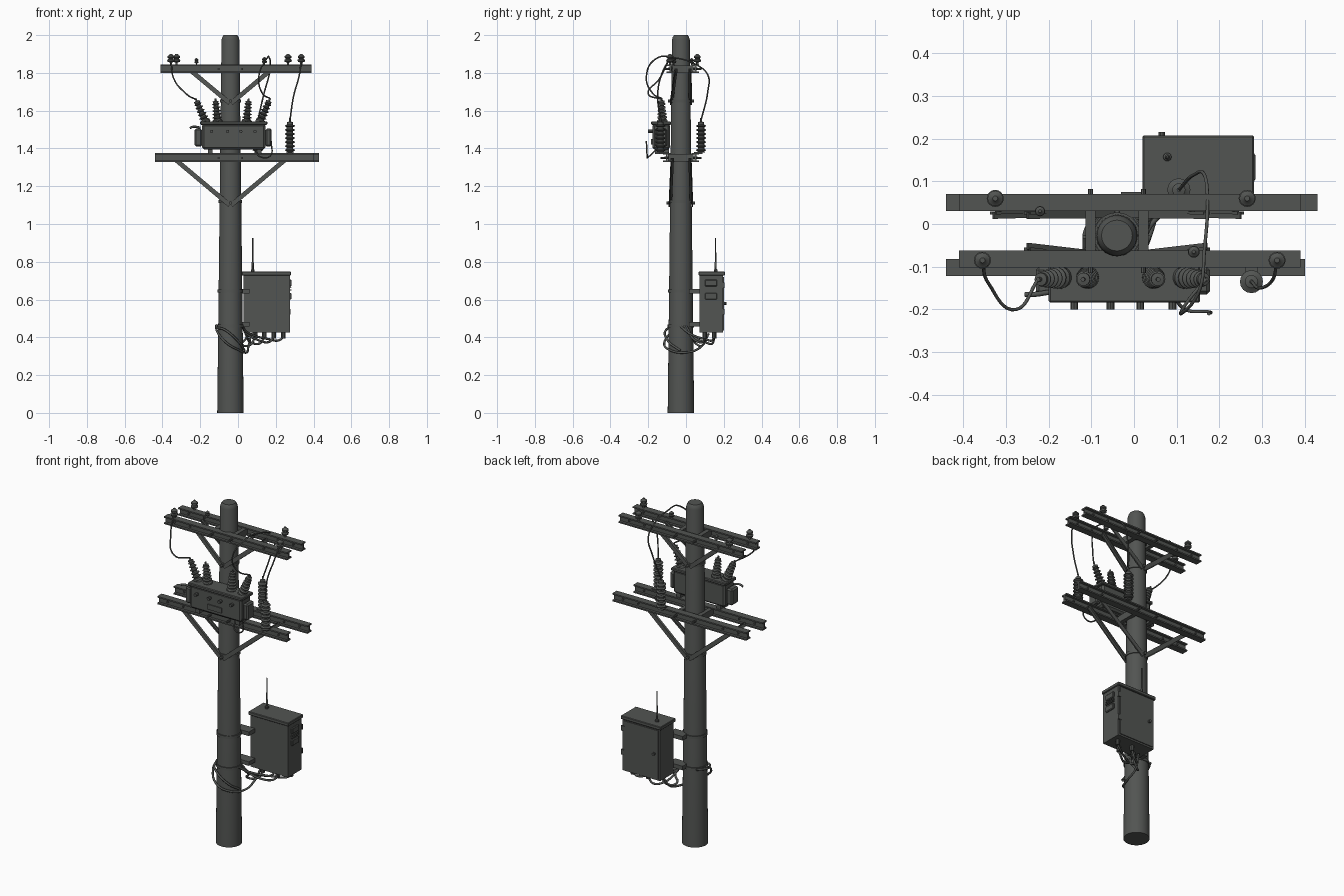
import bpy, bmesh, math
from mathutils import Vector

cube = bpy.data.objects.get("Cube")
if cube:
    bpy.data.objects.remove(cube, do_unlink=True)

mat = bpy.data.materials.new("weathered_grey")
mat.use_nodes = True
GREY = (0.085, 0.09, 0.085, 1)
mat.diffuse_color = GREY
mat.node_tree.nodes["Principled BSDF"].inputs["Base Color"].default_value = GREY
PX, PY = -0.04, -0.027  # pole axis


def finish(name, bm, smooth=False):
    bmesh.ops.recalc_face_normals(bm, faces=bm.faces)
    me = bpy.data.meshes.new(name)
    bm.to_mesh(me)
    bm.free()
    me.materials.append(mat)
    ob = bpy.data.objects.new(name, me)
    bpy.context.collection.objects.link(ob)
    if smooth:
        bpy.ops.object.select_all(action='DESELECT')
        ob.select_set(True)
        bpy.context.view_layer.objects.active = ob
        bpy.ops.object.shade_smooth_by_angle(angle=math.radians(35))
    return ob


def box(name, lo, hi, bevel=0):
    bm = bmesh.new()
    bmesh.ops.create_cube(bm, size=1)
    for v in bm.verts:
        v.co = [(a + b) / 2 + c * (b - a) for a, b, c in zip(lo, hi, v.co)]
    if bevel:
        bmesh.ops.bevel(bm, geom=bm.edges[:], offset=bevel, segments=1, affect='EDGES')
    return finish(name, bm)


def lathe(name, base, tip, profile, sides=16):
    """Revolve (radius, distance) pairs about the line from base towards tip."""
    base = Vector(base)
    q = (Vector(tip) - base).to_track_quat('Z', 'Y')
    bm = bmesh.new()
    rings = []
    for r, h in profile:
        angles = [math.tau * i / sides for i in range(sides)]
        rings.append([bm.verts.new(base + q @ Vector((r * math.cos(a), r * math.sin(a), h)))
                      for a in angles])
    for a, b in zip(rings, rings[1:]):
        for i in range(sides):
            j = (i + 1) % sides
            bm.faces.new((a[i], a[j], b[j], b[i]))
    bm.faces.new(rings[0][::-1])
    bm.faces.new(rings[-1])
    return finish(name, bm, True)


def rod(name, a, b, r, sides=10):
    return lathe(name, a, b, [(r, 0), (r, (Vector(b) - Vector(a)).length)], sides)


def bar(name, a, b, width, depth):
    """Flat strap between two points, with its depth along y."""
    a, b = Vector(a), Vector(b)
    side = (b - a).cross(Vector((0, 1, 0))).normalized() * width / 2
    d = Vector((0, depth / 2, 0))
    bm = bmesh.new()
    ends = [[bm.verts.new(p + s * side + t * d) for s, t in ((-1, -1), (1, -1), (1, 1), (-1, 1))]
            for p in (a, b)]
    for i in range(4):
        j = (i + 1) % 4
        bm.faces.new((ends[0][i], ends[0][j], ends[1][j], ends[1][i]))
    bm.faces.new(ends[0])
    bm.faces.new(ends[1])
    return finish(name, bm)


def cable(name, points, r=0.004):
    cu = bpy.data.curves.new(name, 'CURVE')
    cu.dimensions = '3D'
    cu.bevel_depth = r
    cu.bevel_resolution = 2
    cu.resolution_u = 8
    cu.use_fill_caps = True
    sp = cu.splines.new('BEZIER')
    sp.bezier_points.add(len(points) - 1)
    for bp, p in zip(sp.bezier_points, points):
        bp.co = p
        bp.handle_left_type = bp.handle_right_type = 'AUTO'
    cu.materials.append(mat)
    bpy.context.collection.objects.link(bpy.data.objects.new(name, cu))


def shed_stack(name, base, tip, count, r_core, r_shed, taper=0.0):
    """Ribbed insulator with a metal stud at its tip."""
    length = (Vector(tip) - Vector(base)).length
    body = length * 0.82
    prof = [(r_core * 1.3, 0)]
    for i in range(count):
        k = 1 - taper * i / count
        h, step = body * (i + 0.3) / count, body / count
        prof += [(r_core * k, h), (r_shed * k, h + step * 0.25),
                 (r_shed * k, h + step * 0.4), (r_core * k, h + step * 0.62)]
    prof += [(r_core * 0.9, body), (r_core * 0.9, body * 1.08), (0.005, body * 1.1), (0.005, length)]
    return lathe(name, base, tip, prof)


def pole_radius(z):
    return 0.07 - 0.0115 * z


def band(name, z, height=0.016):
    r = pole_radius(z) + 0.005
    lathe(name, (PX, PY, z - height / 2), (PX, PY, z + 1), [(r, 0), (r, height)], 32)


# Tapered pole with softened top
lathe("pole", (PX, PY, 0), (PX, PY, 2),
      [(0.07, 0), (pole_radius(1.975), 1.975), (0.043, 1.99), (0.036, 2.0)], 32)
for z in (0.46, 0.645, 1.12, 1.35, 1.65, 1.82):
    band("pole_band", z)


def crossarm(level, side, x0, x1, y, z0, z1):
    name = f"{level}_{side}_crossarm"
    box(name + "_web", (x0, y - 0.005, z0), (x1, y + 0.005, z1))
    for z in (z0, z1 - 0.008):
        box(name + "_flange", (x0, y - 0.02, z), (x1, y + 0.02, z + 0.008))
    for x in (x0 + 0.06, x0 + 0.16, x1 - 0.16, x1 - 0.06):
        rod(name + "_bolt", (x, y - 0.012, (z0 + z1) / 2), (x, y + 0.012, (z0 + z1) / 2), 0.006, 6)


# Crossarms, V braces and through bolts
arms = [("upper", "front", -0.41, 0.39, -0.082, 1.80, 1.845, 0.21, 1.64),
        ("upper", "back", -0.41, 0.39, 0.05, 1.80, 1.845, 0.21, 1.64),
        ("lower", "front", -0.44, 0.40, -0.102, 1.328, 1.375, 0.29, 1.10),
        ("lower", "back", -0.44, 0.43, 0.05, 1.328, 1.375, 0.29, 1.10)]
for level, side, x0, x1, y, z0, z1, spread, zb in arms:
    crossarm(level, side, x0, x1, y, z0, z1)
    s = -1 if side == "front" else 1
    foot_y = PY + s * (pole_radius(zb) + 0.004)
    top_y = y - s * 0.024
    for d in (-1, 1):
        bar(f"{level}_{side}_brace", (PX + d * 0.004, foot_y, zb),
            (PX + d * spread, top_y, z0 + 0.012), 0.024, 0.007)
        bar(f"{level}_{side}_brace_lip", (PX + d * 0.004, foot_y - s * 0.006, zb + 0.009),
            (PX + d * spread, top_y - s * 0.006, z0 + 0.02), 0.006, 0.016)
    rod("brace_bolt", (PX, foot_y - s * 0.02, zb + 0.012), (PX, foot_y + s * 0.014, zb + 0.012), 0.009, 6)
for z, y0 in ((1.82, -0.115), (1.35, -0.135)):
    for dx in (-0.062, 0.062):
        rod("through_bolt", (PX + dx, y0, z), (PX + dx, 0.082, z), 0.006, 8)
        box("arm_spacer", (PX + dx - 0.012, y0 + 0.04, z - 0.02), (PX + dx + 0.012, 0.04, z + 0.02))

# Pin insulators on the upper arms
PIN = [(0.006, 0), (0.006, 0.012), (0.018, 0.016), (0.02, 0.026), (0.013, 0.03),
       (0.013, 0.034), (0.018, 0.038), (0.018, 0.046), (0.01, 0.051), (0.006, 0.058)]
for x, y, k in ((-0.355, -0.085, 1), (0.335, -0.085, 1), (-0.325, 0.06, 1), (0.265, 0.06, 1),
                (-0.22, 0.03, 0.6), (0.14, -0.065, 0.7)):
    lathe("pin_insulator", (x, y, 1.843), (x, y, 2), [(r * k, h * k) for r, h in PIN])

# Switch tank with lid, end caps and front fittings
box("switch_tank", (-0.19, -0.178, 1.395), (0.145, -0.085, 1.53), 0.01)
box("switch_tank_lid", (-0.2, -0.184, 1.525), (0.155, -0.079, 1.543), 0.004)
for x0, x1 in ((-0.23, -0.19), (0.145, 0.178)):
    box("tank_end_cap", (x0, -0.165, 1.41), (x1, -0.1, 1.505), 0.008)
for x in (-0.16, 0.1):
    box("tank_foot", (x, -0.165, 1.37), (x + 0.025, -0.09, 1.4))
for x in (-0.14, -0.055, 0.015, 0.09):
    rod("tank_lug", (x, -0.17, 1.49), (x, -0.2, 1.49), 0.009, 8)
box("tank_nameplate", (-0.07, -0.184, 1.42), (0.02, -0.176, 1.45))
cable("tank_lever", [(-0.2, -0.16, 1.51), (-0.235, -0.165, 1.515), (-0.255, -0.165, 1.508)], 0.006)
cable("tank_ground_lead", [(0.09, -0.15, 1.4), (0.12, -0.2, 1.355), (0.17, -0.205, 1.36),
                           (0.175, -0.21, 1.44)], 0.004)

# Tank bushings
for x, dx in ((-0.17, -0.055), (-0.108, -0.012), (0.045, 0.012), (0.115, 0.055)):
    base, tip = (x, -0.125, 1.535), (x + dx, -0.13, 1.665)
    lathe("bushing_collar", base, tip, [(0.026, 0), (0.026, 0.014), (0.02, 0.02)])
    shed_stack("bushing", base, tip, 6, 0.017, 0.027, 0.35)

# Surge arresters on the lower arms
for x, y in ((0.275, -0.135), (0.105, 0.08)):
    box("arrester_bracket", (x - 0.014, min(y, 0.05) - 0.008, 1.37), (x + 0.014, max(y, -0.1) + 0.008, 1.38))
    shed_stack("surge_arrester", (x, y, 1.378), (x, y, 1.56), 7, 0.017, 0.027)

# Jumper wires
cable("left_jumper", [(-0.355, -0.085, 1.88), (-0.34, -0.14, 1.77), (-0.275, -0.2, 1.69),
                      (-0.225, -0.13, 1.66)])
cable("right_jumper", [(0.275, -0.135, 1.55), (0.295, -0.15, 1.68), (0.325, -0.13, 1.79),
                       (0.335, -0.085, 1.88)])
cable("over_jumper", [(0.105, 0.08, 1.55), (0.14, 0.115, 1.7), (0.165, 0.115, 1.79), (0.172, 0.04, 1.85),
                      (0.165, -0.06, 1.88), (0.155, -0.15, 1.88), (0.11, -0.21, 1.78),
                      (0.13, -0.175, 1.69), (0.168, -0.13, 1.665)])

# Control cabinet with lid, door, hinges, lock and antenna
box("control_cabinet", (0.03, 0.072, 0.425), (0.275, 0.197, 0.735))
box("cabinet_lid", (0.02, 0.066, 0.728), (0.281, 0.207, 0.748), 0.003)
box("cabinet_door", (0.04, 0.195, 0.435), (0.265, 0.202, 0.72))
for z in (0.52, 0.66):
    box("cabinet_hinge", (0.258, 0.196, z), (0.279, 0.205, z + 0.03))
rod("door_lock", (0.065, 0.198, 0.58), (0.065, 0.215, 0.58), 0.008)
for z in (0.6, 0.67):
    box("side_vent", (0.272, 0.1, z), (0.284, 0.165, z + 0.035), 0.004)
for i in range(3):
    box("vent_slat", (0.272, 0.1, 0.645 + i * 0.008), (0.282, 0.165, 0.649 + i * 0.008))
lathe("antenna", (0.078, 0.157, 0.746), (0.078, 0.157, 1),
      [(0.01, 0), (0.01, 0.012), (0.006, 0.016), (0.006, 0.05), (0.0035, 0.055), (0.003, 0.18)], 10)

# Cabinet bracket to the pole
for z in (0.47, 0.645):
    box("cabinet_bracket", (-0.03, 0.015, z - 0.012), (0.06, 0.075, z + 0.012))

# Cables looping from the cabinet floor onto the pole
for i in range(4):
    x, y = 0.09 + i * 0.05, 0.1 + (i % 2) * 0.05
    rod("cable_gland", (x, y, 0.395), (x, y, 0.427), 0.012)
    low = 0.345 + i * 0.008
    cable("cabinet_cable", [(x, y, 0.4), (x - 0.025, y - 0.01, low + 0.015), (x - 0.07, y - 0.045, low + 0.02),
                            (0.045, 0.035 - i * 0.01, 0.40 + i * 0.01), (0.024, 0.0 - i * 0.01, 0.46)], 0.006)
cable("slack_loop", [(0.07, 0.12, 0.42), (0.055, 0.08, 0.35), (0.045, 0.0, 0.32), (0.0, -0.09, 0.335),
                     (-0.06, -0.115, 0.37), (-0.11, -0.075, 0.43), (-0.115, -0.03, 0.465)], 0.006)
cable("strap_loop", [(0.035, -0.03, 0.33), (0.0, -0.095, 0.38), (-0.07, -0.105, 0.44),
                     (-0.115, -0.04, 0.45), (-0.09, 0.03, 0.46)], 0.006)
